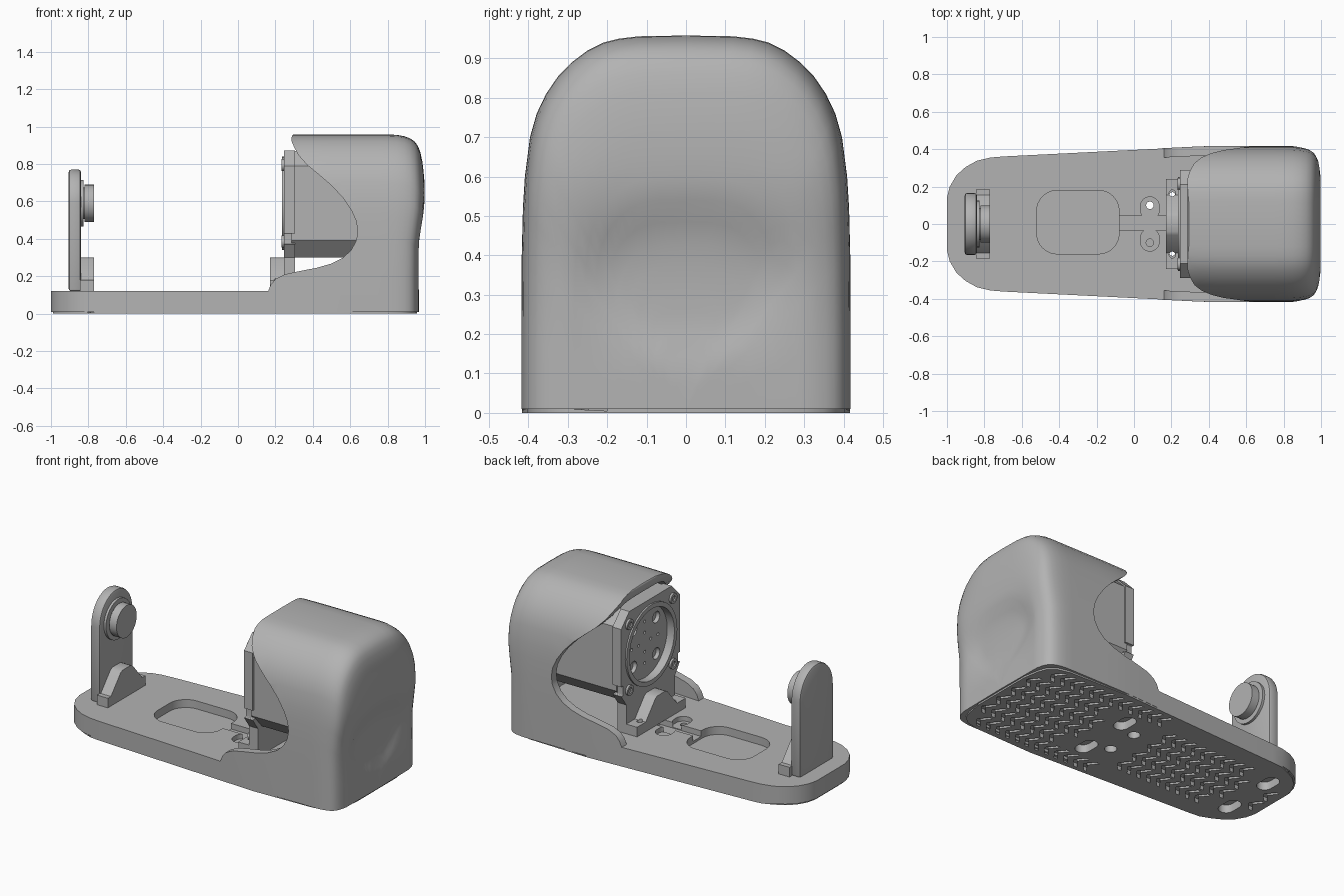
import bpy, bmesh, math

old = bpy.data.objects.get("Cube")
if old:
    bpy.data.objects.remove(old, do_unlink=True)

grey = bpy.data.materials.new("plain grey")
grey.use_nodes = True
COLOUR = (0.45, 0.45, 0.45, 1)
grey.diffuse_color = COLOUR
for node in grey.node_tree.nodes:
    if node.type == 'BSDF_PRINCIPLED':
        node.inputs["Base Color"].default_value = COLOUR


def finish(name, bm):
    bmesh.ops.recalc_face_normals(bm, faces=bm.faces[:])
    mesh = bpy.data.meshes.new(name)
    bm.to_mesh(mesh)
    bm.free()
    mesh.materials.append(grey)
    ob = bpy.data.objects.new(name, mesh)
    bpy.context.collection.objects.link(ob)
    return ob


def add_prism(bm, pts, axis, a, b):
    """Extrude a flat outline along an axis from a to b."""
    place = {'x': lambda p, h: (h, p[0], p[1]),
             'y': lambda p, h: (p[0], h, p[1]),
             'z': lambda p, h: (p[0], p[1], h)}[axis]
    low = [bm.verts.new(place(p, a)) for p in pts]
    high = [bm.verts.new(place(p, b)) for p in pts]
    bm.faces.new(low[::-1])
    bm.faces.new(high)
    n = len(pts)
    for i in range(n):
        j = (i + 1) % n
        bm.faces.new((low[i], low[j], high[j], high[i]))


def prism(name, pts, axis, a, b):
    bm = bmesh.new()
    add_prism(bm, pts, axis, a, b)
    return finish(name, bm)


def rounded(cx, cy, hx, hy, r, n=8):
    """Outline of a rounded rectangle; a circle when r fills it."""
    pts = []
    for q, (sx, sy) in enumerate([(1, 1), (-1, 1), (-1, -1), (1, -1)]):
        for i in range(n + 1):
            t = math.pi / 2 * (q + i / n)
            p = (cx + sx * (hx - r) + r * math.cos(t), cy + sy * (hy - r) + r * math.sin(t))
            if not pts or math.dist(p, pts[-1]) > 1e-5:
                pts.append(p)
    if math.dist(pts[0], pts[-1]) < 1e-5:
        pts.pop()
    return pts


def circle(cx, cy, r):
    return rounded(cx, cy, r, r, r)


def mirrored(half):
    """Close an outline given for its positive side."""
    return half + [(-u, v) for u, v in reversed(half) if u > 0]


def apply(ob, kind, **settings):
    mod = ob.modifiers.new(kind.lower(), kind)
    for key, value in settings.items():
        setattr(mod, key, value)
    bpy.context.view_layer.objects.active = ob
    bpy.ops.object.modifier_apply(modifier=mod.name)


def cut(ob, *args):
    tool = args[0] if len(args) == 1 else prism("cutter", *args)
    apply(ob, 'BOOLEAN', operation='DIFFERENCE', solver='EXACT', object=tool)
    bpy.data.objects.remove(tool, do_unlink=True)


def smooth(ob, angle=32):
    bpy.ops.object.select_all(action='DESELECT')
    ob.select_set(True)
    bpy.context.view_layer.objects.active = ob
    bpy.ops.object.shade_smooth_by_angle(angle=math.radians(angle))


# Base plate
side = [(-1, .14), (-.985, .2), (-.95, .26), (-.9, .305), (-.84, .338), (-.77, .355), (-.7, .361),
        (.16, .404), (.4, .416), (.8, .414), (.88, .395), (.93, .355), (.95, .3), (.958, .2)]
outline = side + [(x, -y) for x, y in reversed(side)]
bm = bmesh.new()
add_prism(bm, outline, 'z', 0, .12)
rim = [e for e in bm.edges if all(v.co.z < .001 for v in e.verts)]
bmesh.ops.bevel(bm, geom=rim, offset=.01, segments=2, affect='EDGES')
base = finish("base_plate", bm)

# Tray, cable channel and screw holes in the base
cut(base, rounded(-.3, .01, .22, .17, .11), 'z', .07, .2)
cut(base, rounded(.04, .005, .16, .04, .01), 'z', .085, .2)
for s in (1, -1):
    cut(base, rounded(.085, s * .085, .05, .06, .05), 'z', .09, .2)
    cut(base, circle(.085, s * .1, .02), 'z', -.1, .2)
    cut(base, circle(.205, s * .155, .015), 'z', -.1, .2)
    for x in (.205, -.83):
        cut(base, rounded(x, s * .165, .045, .075, .045), 'z', -.1, .05)
    cut(base, circle(.085, s * .1, .035), 'z', -.1, .04)


# Chevron grip on the underside
def half_width(x):
    for (x0, y0), (x1, y1) in zip(side, side[1:]):
        if x0 <= x <= x1:
            return y0 + (y1 - y0) * (x - x0) / (x1 - x0)
    return 0


bm = bmesh.new()
holes = [(.205, .165), (-.83, .165), (.085, .1)]
for col in range(27):
    x = -.93 + col * .07
    for row in range(6):
        y = (row - 2.5) * .128
        room = min(half_width(x - .05), half_width(x + .05)) - .02
        if abs(y) + .055 > room or any(math.dist((x, abs(y)), h) < .14 for h in holes):
            continue
        arm, dx, w = .055, .022, .024
        add_prism(bm, [(x - dx, y - arm), (x + dx, y), (x - dx, y + arm), (x - dx + w, y + arm),
                       (x + dx + w, y), (x - dx + w, y - arm)], 'z', -.02, .025)
cut(base, finish("grip_cutter", bm))
smooth(base)

# Hood: sections run along x, then shrink to close the rounded end
Z0 = .01
half = [(.418, Z0), (.418, .2), (.417, .4), (.414, .52), (.409, .6), (.396, .7), (.379, .76), (.355, .81),
        (.325, .854), (.29, .89), (.25, .92), (.21, .94), (.17, .95), (.12, .956), (0, .958)]
section = half + [(-y, z) for y, z in reversed(half[:-1])]


def ease(t):
    t = max(0, min(1, t))
    return t * t * (3 - 2 * t)


stations = [(x, 1) for x in (.15, .25, .35, .45, .55, .65, .75, .8)]
stations += [(.85, .998), (.89, .99), (.92, .978), (.945, .96), (.962, .935), (.975, .9), (.985, .85), (.991, .8)]
stations += [(.995 + .005 * (1 - k), k) for k in (.74, .68, .62, .56, .5, .44, .38, .32, .26, .2, .14, .07, 0)]
bm = bmesh.new()
rings = []
for x, k in stations:
    ring = []
    for y, z in section:
        wide = half_width(x) / .4165 if x < .4 else 1
        yy, zz = y * k * wide, Z0 + (z - Z0) * k
        end = ease((x - .78) / .18)
        dish = math.hypot(yy / .31, (zz - .34) / .22)
        inset = .032 * ease((.62 - zz) / .3) + .022 * ease((1.05 - dish) / .5)
        ring.append(bm.verts.new((x - inset * end, yy, zz)))
    rings.append(ring)
for r0, r1 in zip(rings, rings[1:]):
    for i in range(len(section) - 1):
        bm.faces.new((r0[i], r0[i + 1], r1[i + 1], r1[i]))
bmesh.ops.remove_doubles(bm, verts=bm.verts[:], dist=.0005)
hood = finish("hood", bm)
if sum(p.normal.z for p in hood.data.polygons if p.center.z > .93) < 0:
    hood.data.flip_normals()
apply(hood, 'SOLIDIFY', thickness=.05, offset=-1)

# Sweeping opening of the hood
sweep = [(.16, .118), (.175, .155), (.2, .185), (.25, .21), (.33, .228), (.42, .245), (.5, .268), (.56, .298),
         (.605, .34), (.632, .39), (.64, .44), (.632, .495), (.605, .555), (.56, .62), (.5, .685), (.43, .745),
         (.37, .795), (.325, .845), (.3, .89), (.285, .925), (.288, .95), (.3, .965)]
cut(hood, [(-.2, .118)] + sweep + [(.3, 1.2), (-.2, 1.2)], 'y', -.7, .7)
smooth(hood, 35)

# Motor body
AXIS = .59
c, h = .2, .28
motor = prism("motor_body", mirrored([(c, AXIS - h - .01), (h, AXIS - c), (h, AXIS + c), (c, AXIS + h)]),
              'x', .285, .82)
for i in range(4):
    t = math.radians(45 + 90 * i)
    cut(motor, circle(.16 * math.cos(t), AXIS + .16 * math.sin(t), .035), 'x', .2, .31)
    t += math.radians(45)
    for r in (.06, .13):
        cut(motor, circle(r * math.cos(t), AXIS + r * math.sin(t), .009), 'x', .2, .31)
smooth(motor)

# Motor mounting plate with a round opening
plate = prism("motor_plate", mirrored([(.24, .12), (.24, .3), (.29, .37), (.29, .79), (.21, .872)]),
              'x', .245, .305)
cut(plate, circle(0, AXIS, .235), 'x', .2, .4)
for s in (1, -1):
    cut(plate, rounded(s * .29, .4, .02, .03, .005), 'x', .2, .4)
smooth(plate)
ring = prism("motor_ring", circle(0, AXIS, .25), 'x', .235, .29)
cut(ring, circle(0, AXIS, .222), 'x', .2, .4)
smooth(ring)
for s in (1, -1):
    for t in (1, -1):
        screw = prism("plate_screw", circle(s * .215, AXIS + t * .205, .032), 'x', .232, .25)
        cut(screw, circle(s * .215, AXIS + t * .205, .016), 'x', .2, .24)
        smooth(screw)


# Bracket feet with sloped gussets
def foot(name, w, a, b):
    return prism(name, mirrored([(w, .12), (w, .18), (.155, .18), (.06, .29), (.04, .3)]), 'x', a, b)


motor_foot = foot("motor_foot", .24, .17, .25)
for s in (1, -1):
    cut(motor_foot, circle(.205, s * .165, .017), 'z', 0, .5)
smooth(motor_foot)
smooth(foot("idler_foot", .185, -.845, -.77))

# Idler arm with its stepped boss
arc = [(.165 * math.cos(math.pi * i / 32), AXIS + .18 * math.sin(math.pi * i / 32)) for i in range(17)]
arm = prism("idler_arm", mirrored([(.165, .12)] + arc[:-1] + [(0, AXIS + .18)]), 'x', -.905, -.84)
apply(arm, 'BEVEL', width=.012, segments=2, limit_method='ANGLE', angle_limit=math.radians(60))
smooth(arm)
for name, r, a, b in (("idler_collar", .125, -.845, -.825), ("idler_neck", .085, -.83, -.81),
                      ("idler_boss", .1, -.82, -.77)):
    smooth(prism(name, circle(0, AXIS, r), 'x', a, b))
